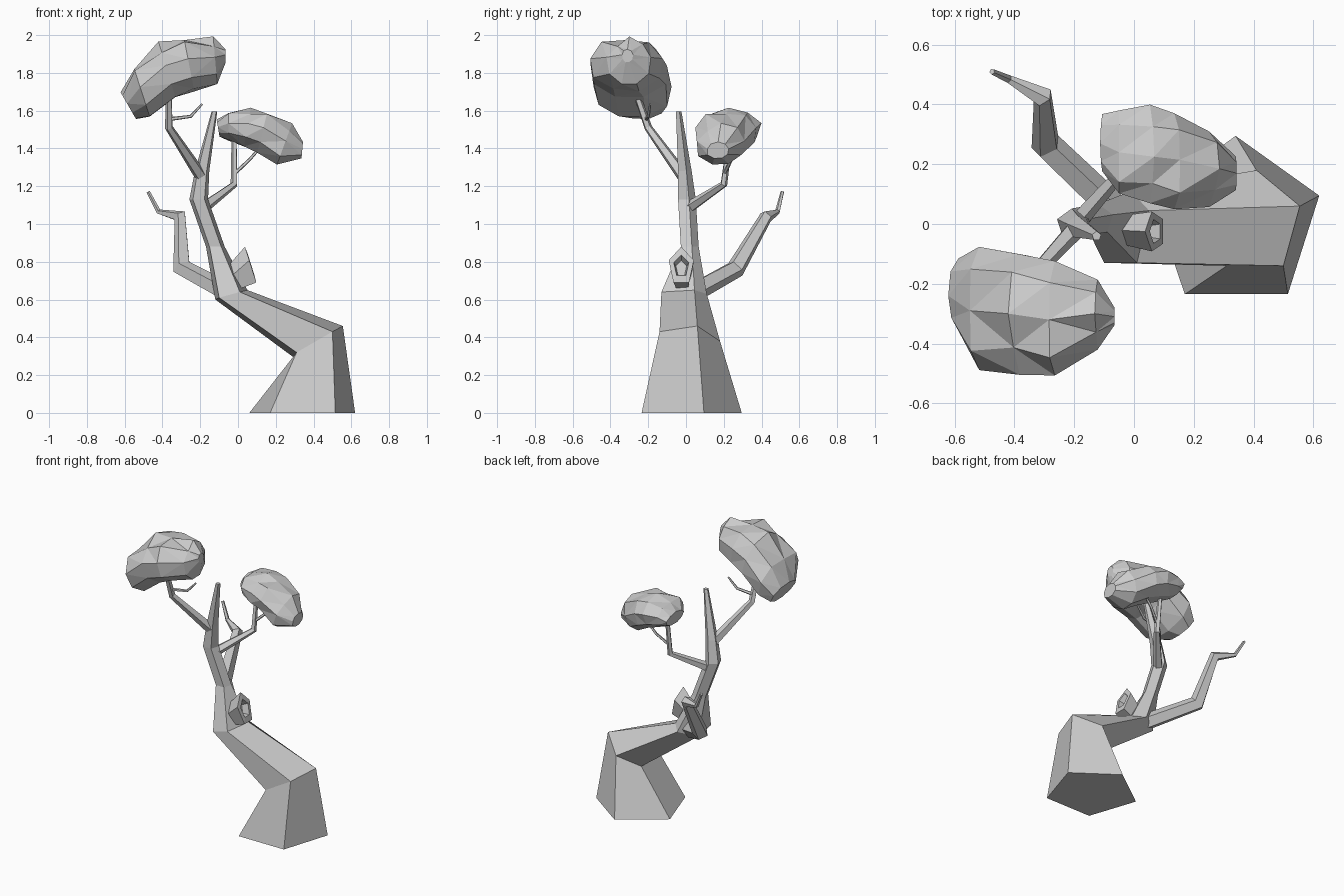
import bpy
import bmesh
import math
import random
from mathutils import Vector

random.seed(4)
default = bpy.data.objects.get("Cube")
if default:
    bpy.data.objects.remove(default, do_unlink=True)

GREY = (0.6, 0.6, 0.6, 1.0)
grey = bpy.data.materials.new("plain grey")
grey.use_nodes = True
grey.diffuse_color = GREY
grey.node_tree.nodes["Principled BSDF"].inputs["Base Color"].default_value = GREY


def ring(centre, axis, width, height, sides=5, phase=0.0, reference=(0, 0, 1)):
    """Points of an elliptical cross-section lying across the given axis."""
    axis = Vector(axis).normalized()
    side = axis.cross(Vector(reference)).normalized()
    up = side.cross(axis)
    points = []
    for i in range(sides):
        angle = phase + math.tau * i / sides
        points.append(Vector(centre) + side * width * math.sin(angle) + up * height * math.cos(angle))
    return points


def loft(name, rings, triangulate=False):
    """Skin a list of equal-sized rings and close both ends."""
    bm = bmesh.new()
    loops = [[bm.verts.new(p) for p in points] for points in rings]
    for low, high in zip(loops, loops[1:]):
        for i in range(len(low)):
            j = (i + 1) % len(low)
            bm.faces.new((low[i], low[j], high[j], high[i]))
    bm.faces.new(list(reversed(loops[0])))
    bm.faces.new(loops[-1])
    if triangulate:
        bmesh.ops.triangulate(bm, faces=bm.faces[:])
    bmesh.ops.recalc_face_normals(bm, faces=bm.faces[:])
    mesh = bpy.data.meshes.new(name)
    bm.to_mesh(mesh)
    bm.free()
    mesh.materials.append(grey)
    obj = bpy.data.objects.new(name, mesh)
    bpy.context.collection.objects.link(obj)
    return obj


def branch(name, path, radii, reference, sides=5):
    """Tapered limb whose joints are mitred along the path."""
    points = [Vector(p) for p in path]
    rings = []
    for i, point in enumerate(points):
        before = points[max(i - 1, 0)]
        after = points[min(i + 1, len(points) - 1)]
        tangent = Vector()
        if i > 0:
            tangent += (point - before).normalized()
        if i < len(points) - 1:
            tangent += (after - point).normalized()
        rings.append(ring(point, tangent, radii[i], radii[i], sides, 0, reference))
    return loft(name, rings)


def canopy(name, stations, sides=9):
    """Faceted leaf mass: x, y, z, half depth, half height and lean per station."""
    rings = []
    for k, (x, y, z, depth, height, lean) in enumerate(stations):
        tilt = math.radians(lean)
        axis = Vector((math.cos(tilt), 0, math.sin(tilt)))
        points = ring((x, y, z), axis, depth, height, sides)
        groove = 0 if k % 2 else 1
        for i, point in enumerate(points):
            scale = random.uniform(0.95, 1.08)
            if i == groove and 0 < k < len(stations) - 1:
                scale = 0.84
            points[i] = Vector((x, y, z)) + (point - Vector((x, y, z))) * scale
        rings.append(points)
    return loft(name, rings, triangulate=True)


# Trunk: wide pentagonal foot, kinked elbow, then a slim tapering stem
foot = [(0.17, -0.235, 0), (0.515, -0.235, 0), (0.62, 0.095, 0), (0.34, 0.295, 0), (0.06, 0.09, 0)]
elbow = [(0.31, -0.14, 0.32), (0.5, -0.14, 0.43), (0.555, 0.06, 0.46), (0.41, 0.18, 0.38), (0.3, 0.06, 0.29)]
fork = [(-0.1, -0.13, 0.61), (0.01, -0.13, 0.64), (0.05, 0.045, 0.65), (-0.01, 0.11, 0.63), (-0.12, 0.04, 0.6)]
trunk_rings = [foot, elbow, fork]
stem = [(-0.12, 0.015, 0.88, 0.052), (-0.208, 0.0, 1.13, 0.052),
        (-0.19, -0.01, 1.28, 0.04), (-0.125, -0.04, 1.595, 0.016)]
for x, y, z, radius in stem:
    pentagon = []
    for i in range(5):
        angle = math.radians(-126 + 72 * i)
        pentagon.append((x + radius * math.cos(angle), y + radius * math.sin(angle), z))
    trunk_rings.append(pentagon)
loft("trunk", trunk_rings)

# Hollow knot on the elbow, with a recessed opening
facing = (0.95, 0, 0.3)
loft("hollow_knot", [
    ring((-0.03, -0.02, 0.7), (0.8, 0, 0.6), 0.05, 0.07),
    ring((0.07, -0.025, 0.775), facing, 0.07, 0.11),
    ring((0.072, -0.025, 0.777), facing, 0.042, 0.063),
    ring((0.03, -0.025, 0.765), facing, 0.03, 0.045),
])

# Bare limb at the back
branch("bare_limb",
       [(-0.06, 0.04, 0.64), (-0.295, 0.265, 0.765), (-0.305, 0.425, 1.04), (-0.42, 0.485, 1.065), (-0.475, 0.51, 1.17)],
       [0.055, 0.052, 0.036, 0.014, 0.01], (1, 1, 0))

# Limbs and twigs that carry the leaves
branch("right_limb",
       [(-0.2, -0.02, 1.26), (-0.365, -0.2, 1.51), (-0.365, -0.28, 1.74)],
       [0.034, 0.022, 0.016], (1, -1, 0))
branch("right_twig",
       [(-0.365, -0.21, 1.555), (-0.25, -0.2, 1.57), (-0.19, -0.19, 1.635)],
       [0.011, 0.009, 0.006], (0, 1, 0))
branch("left_limb",
       [(-0.18, 0.02, 1.09), (-0.02, 0.2, 1.21), (-0.02, 0.235, 1.48)],
       [0.032, 0.02, 0.014], (1, -1, 0))
branch("left_twig",
       [(-0.015, 0.205, 1.27), (0.06, 0.24, 1.34), (0.14, 0.25, 1.43)],
       [0.01, 0.009, 0.007], (1, -1, 0))

# Leaf masses
canopy("right_canopy", [
    (-0.58, -0.24, 1.625, 0.12, 0.085, 30),
    (-0.51, -0.29, 1.7, 0.205, 0.15, 18),
    (-0.375, -0.3, 1.815, 0.21, 0.15, 17),
    (-0.26, -0.32, 1.85, 0.195, 0.15, 11),
    (-0.12, -0.3, 1.86, 0.115, 0.125, 5),
    (-0.065, -0.31, 1.89, 0.03, 0.035, 0),
])
canopy("left_canopy", [
    (-0.105, 0.27, 1.505, 0.095, 0.045, 10),
    (-0.05, 0.24, 1.52, 0.145, 0.08, 0),
    (0.05, 0.225, 1.515, 0.165, 0.105, -10),
    (0.13, 0.215, 1.49, 0.16, 0.115, -14),
    (0.245, 0.185, 1.42, 0.13, 0.12, -20),
    (0.34, 0.17, 1.39, 0.06, 0.045, -5),
])
